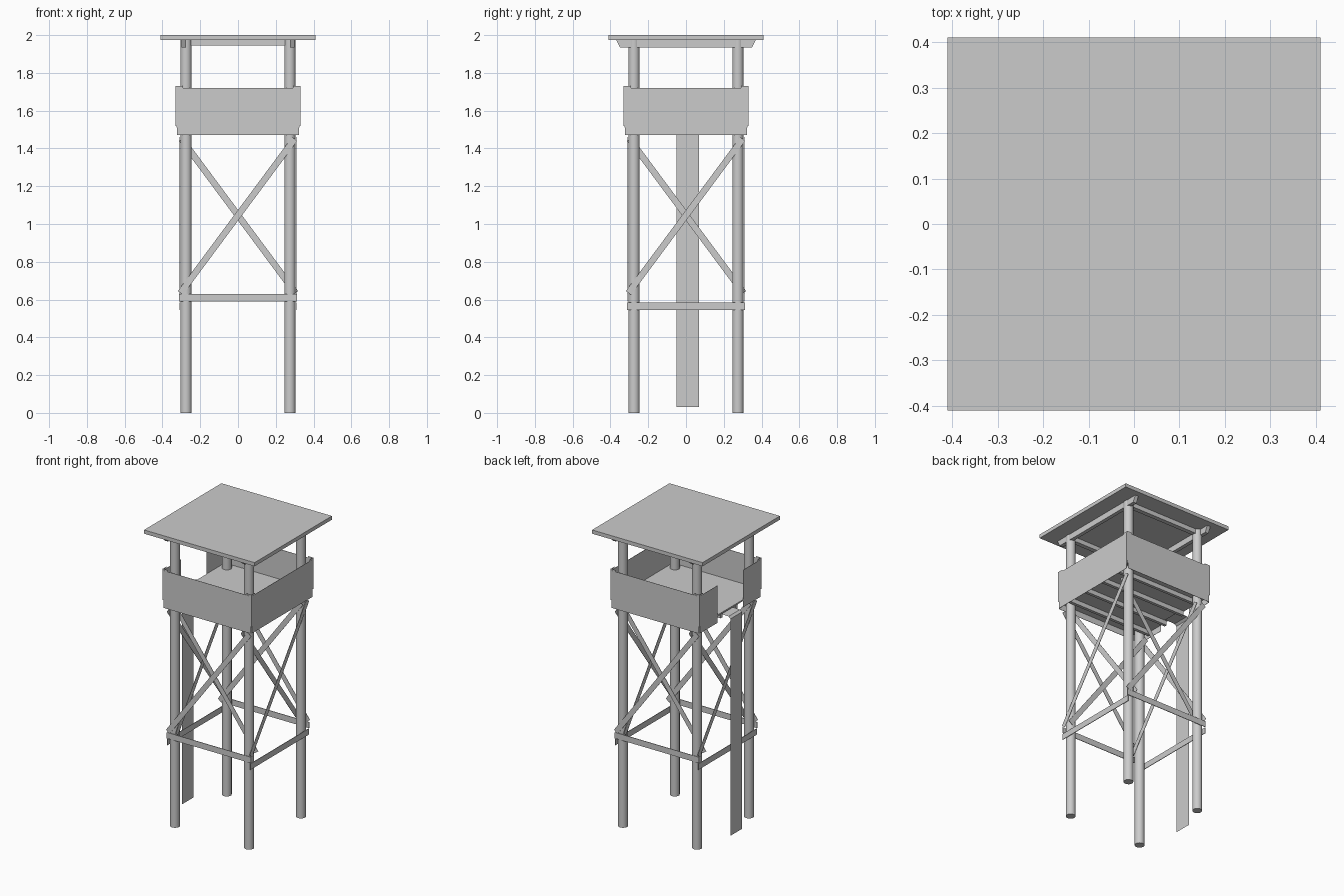
import bpy
from math import pi, atan2, hypot
from mathutils import Matrix, Vector

if "Cube" in bpy.data.objects:
    bpy.data.objects.remove(bpy.data.objects["Cube"], do_unlink=True)

grey = bpy.data.materials.new("plain_grey")
GREY = (0.6, 0.6, 0.6, 1)
grey.use_nodes = True
grey.diffuse_color = GREY
grey.node_tree.nodes["Principled BSDF"].inputs["Base Color"].default_value = GREY


def mesh_object(name, verts, faces, matrix=Matrix()):
    mesh = bpy.data.meshes.new(name)
    mesh.from_pydata([matrix @ Vector(v) for v in verts], [], faces)
    mesh.materials.append(grey)
    obj = bpy.data.objects.new(name, mesh)
    bpy.context.collection.objects.link(obj)
    return obj


def prism(name, outline, a, b, matrix=Matrix()):
    """Extrude an (x, z) outline along y from a to b."""
    n = len(outline)
    verts = [(x, y, z) for y in (a, b) for x, z in outline]
    faces = [tuple(range(n)), tuple(reversed(range(n, 2 * n)))]
    faces += [(i, i + n, (i + 1) % n + n, (i + 1) % n) for i in range(n)]
    return mesh_object(name, verts, faces, matrix)


def box(name, x, y, z, matrix=Matrix()):
    outline = [(x[0], z[0]), (x[1], z[0]), (x[1], z[1]), (x[0], z[1])]
    return prism(name, outline, y[0], y[1], matrix)


def brace(name, start, end, y, width, matrix):
    """Flat diagonal board between two (x, z) points."""
    dx, dz = end[0] - start[0], end[1] - start[1]
    half = hypot(dx, dz) / 2
    tilt = Matrix.Rotation(-atan2(dz, dx), 4, "Y")
    move = Matrix.Translation(((start[0] + end[0]) / 2, y, (start[1] + end[1]) / 2))
    box(name, (-half, half), (-T, T), (-width / 2, width / 2), matrix @ move @ tilt)


T = 0.001        # half thickness of the thin boards
LEG = 0.275      # leg distance from the axes
WALL = 0.328     # wall distance from the axes

# Round legs
for x in (-LEG, LEG):
    for y in (-LEG, LEG):
        bpy.ops.mesh.primitive_cylinder_add(vertices=16, radius=0.03, depth=1.975,
                                            location=(x, y, 1.975 / 2))
        leg = bpy.context.object
        leg.name = "leg"
        leg.data.materials.append(grey)
        bpy.ops.object.shade_smooth_by_angle()

# Braces, belts and walls, the same on each side turned about the centre
for i, side in enumerate(("front", "left", "back", "right")):
    turn = Matrix.Rotation(i * pi / 2, 4, "Z")
    brace(side + "_outer_brace", (-0.305, 0.635), (0.3, 1.45), -0.308, 0.034, turn)
    brace(side + "_inner_brace", (0.305, 0.635), (-0.3, 1.45), -0.241, 0.034, turn)
    low = 0.59 if i % 2 == 0 else 0.545
    box(side + "_belt", (-0.312, 0.312), (-0.31, -0.306), (low, low + 0.04), turn)
    # the right wall has an opening for the ladder
    spans = [(-0.322, -0.135), (0.135, 0.322)] if side == "right" else [(-0.322, 0.322)]
    for span in spans:
        box(side + "_wall", span, (-WALL - T, -WALL + T), (1.47, 1.72), turn)
    # corner strips
    for s in (-1, 1):
        span = sorted((s * 0.29, s * 0.33))
        box(side + "_corner_strip", span, (-WALL, -WALL + 2 * T), (1.52, 1.73), turn)

# Floor and the joists under it
box("floor", (-0.326, 0.326), (-0.326, 0.326), (1.51, 1.52))
for y in (-0.235, -0.08, 0.08, 0.235):
    box("floor_joist", (-0.32, 0.32), (y - 0.01, y + 0.01), (1.48, 1.51))

# Roof slab with its beams
box("roof", (-0.41, 0.41), (-0.41, 0.41), (1.975, 2.0))
quarter = Matrix.Rotation(pi / 2, 4, "Z")
for s in (-1, 1):
    a, b = sorted((s * 0.275, s * 0.3))
    prism("roof_side_beam", [(-0.35, 1.935), (0.35, 1.935), (0.37, 1.975), (-0.37, 1.975)],
          a, b, quarter)
    box("roof_cross_beam", (-0.28, 0.28), (s * LEG - 0.015, s * LEG + 0.015), (1.945, 1.975))

# Ladder sheet bent over onto the floor
path = [(-0.38, 0.03), (-0.38, 1.485), (-0.365, 1.497), (-0.29, 1.5)]
verts = [(x, y, z) for x, z in path for y in (-0.05, 0.07)]
mesh_object("ladder", verts, [(2 * i, 2 * i + 1, 2 * i + 3, 2 * i + 2) for i in range(3)])
